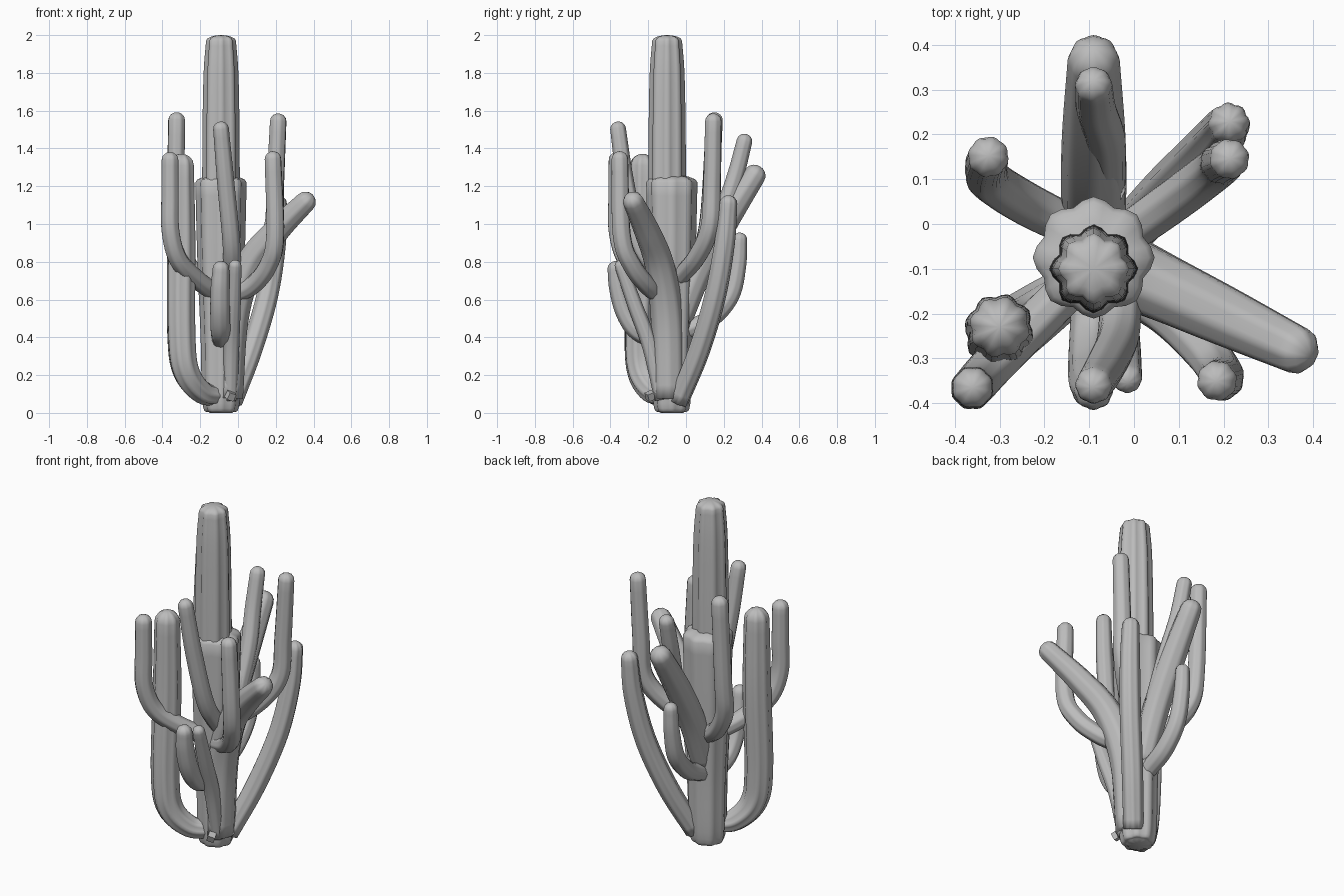
import bpy, bmesh, math
from mathutils import Vector

if "Cube" in bpy.data.objects:
    bpy.data.objects.remove(bpy.data.objects["Cube"])

mat = bpy.data.materials.new("plain_grey")
mat.diffuse_color = (0.5, 0.5, 0.5, 1)
mat.use_nodes = True
mat.node_tree.nodes["Principled BSDF"].inputs["Base Color"].default_value = mat.diffuse_color


def spline(pts, n=6):
    """Catmull-Rom curve through the points (x, y, z, radius)."""
    p = [Vector(q) for q in pts]
    p = [2 * p[0] - p[1]] + p + [2 * p[-1] - p[-2]]
    out = []
    for a, b, c, d in zip(p, p[1:], p[2:], p[3:]):
        for i in range(n):
            t = i / n
            out.append(0.5 * (2 * b + (c - a) * t + (2 * a - 5 * b + 4 * c - d) * t * t
                              + (3 * b - a - 3 * c + d) * t ** 3))
    return out + [p[-2]]


def stem(name, pts, groove=0.94, cap=0.9, ribs=8, grow=1.04):
    """Ribbed tube swept along a curve, with a rounded tip past the last point."""
    s = spline(pts)
    centres = [q.to_3d() for q in s]
    radii = [q[3] * grow for q in s]
    d = (centres[-1] - centres[-2]).normalized()
    end, r = centres[-1], radii[-1]
    for a in (25, 50, 72):
        centres.append(end + d * r * cap * math.sin(math.radians(a)))
        radii.append(r * math.cos(math.radians(a)))
    bm = bmesh.new()
    rings = []
    t0 = (centres[1] - centres[0]).normalized()
    u = Vector((1, 0, 0)) if abs(t0.y) > 0.8 else Vector((0, 1, 0))
    count = ribs * 4
    profile = [1, 1 - (1 - groove) * 0.4, groove, 1 - (1 - groove) * 0.4]
    for i, (c, q) in enumerate(zip(centres, radii)):
        t = (centres[min(i + 1, len(centres) - 1)] - centres[max(i - 1, 0)]).normalized()
        u = (u - t * u.dot(t)).normalized()
        v = t.cross(u)
        ring = []
        for k in range(count):
            a = 2 * math.pi * k / count
            ring.append(bm.verts.new(c + (u * math.cos(a) + v * math.sin(a)) * q * profile[k % 4]))
        rings.append(ring)
    for r0, r1 in zip(rings, rings[1:]):
        for k in range(count):
            m = (k + 1) % count
            bm.faces.new((r0[k], r0[m], r1[m], r1[k]))
    tip = bm.verts.new(end + d * r * cap)
    base = bm.verts.new(centres[0])
    for k in range(count):
        m = (k + 1) % count
        bm.faces.new((rings[-1][k], rings[-1][m], tip))
        bm.faces.new((rings[0][m], rings[0][k], base))
    for f in bm.faces:
        f.smooth = True
    me = bpy.data.meshes.new(name)
    bm.to_mesh(me)
    bm.free()
    me.materials.append(mat)
    ob = bpy.data.objects.new(name, me)
    bpy.context.collection.objects.link(ob)


# trunk: wide lower part and narrower upper part
stem("lower_trunk", [(-.09, -.075, 0, .06), (-.09, -.075, .05, .098), (-.09, -.075, .4, .108),
                     (-.09, -.075, .8, .125), (-.09, -.075, 1.22, .136)], .88, .3, grow=1)
stem("upper_trunk", [(-.09, -.1, 1.1, .1), (-.09, -.1, 1.5, .098),
                     (-.09, -.1, 1.8, .092), (-.09, -.1, 1.97, .079)], .84, .38, grow=1)

# arms growing from the base
stem("left_front_large_arm", [(-.09, -.11, .09, .045), (-.19, -.18, .11, .06), (-.275, -.24, .22, .07),
                              (-.3, -.25, .42, .074), (-.3, -.232, .9, .074), (-.3, -.23, 1.31, .066)], .88)
stem("right_back_large_arm", [(-.03, -.04, .06, .052), (.07, .07, .33, .055), (.155, .155, .62, .055),
                              (.2, .205, .9, .052), (.212, .225, 1.11, .045)], .9)
stem("right_front_large_arm", [(-.06, -.09, .08, .083), (-.03, -.1, .5, .083), (.06, -.14, .78, .075),
                               (.2, -.205, .96, .066), (.36, -.28, 1.12, .053)])
stem("front_low_thin_arm", [(-.04, -.13, .07, .035), (-.035, -.19, .35, .04),
                            (-.025, -.27, .57, .038), (-.015, -.345, .78, .032)])

# arms growing from the trunk
stem("back_large_arm", [(-.09, -.04, .48, .065), (-.09, .07, .76, .07),
                        (-.09, .2, 1.0, .068), (-.09, .365, 1.26, .056)])
stem("back_thin_arm", [(-.06, .08, .8, .04), (-.065, .19, 1.05, .044),
                       (-.085, .26, 1.25, .043), (-.09, .31, 1.44, .04)])
stem("back_low_arm", [(-.1, -.01, .43, .045), (-.1, .13, .5, .048), (-.1, .235, .62, .046),
                      (-.1, .275, .78, .042), (-.1, .285, .92, .037)])
stem("left_front_thin_arm", [(-.11, -.11, .63, .045), (-.21, -.21, .7, .047), (-.315, -.315, .81, .048),
                             (-.357, -.362, .96, .047), (-.36, -.365, 1.15, .046), (-.36, -.365, 1.34, .044)])
stem("left_back_thin_arm", [(-.13, -.01, .66, .045), (-.24, .045, .75, .048), (-.318, .095, .89, .048),
                            (-.33, .125, 1.08, .046), (-.325, .15, 1.55, .044)])
stem("right_back_thin_arm", [(-.04, -.04, .71, .045), (.1, .06, .83, .048), (.185, .125, .98, .048),
                             (.197, .138, 1.2, .046), (.213, .145, 1.545, .043)])
stem("right_front_thin_arm", [(-.05, -.13, .62, .045), (.07, -.2, .67, .047), (.16, -.285, .78, .048),
                              (.197, -.34, .94, .047), (.185, -.35, 1.345, .043)])
stem("front_thin_arm", [(-.03, -.13, .72, .045), (-.035, -.25, .9, .045),
                        (-.065, -.32, 1.22, .044), (-.09, -.36, 1.505, .04)])
stem("front_low_arm", [(-.09, -.13, .38, .045), (-.092, -.25, .43, .05), (-.095, -.32, .53, .05),
                       (-.095, -.357, .66, .048), (-.09, -.372, .765, .042)])

# small stubs at the foot of the trunk
for i, (x, y, z, s) in enumerate([(-.04, -.19, .09, .04), (-.15, -.17, .075, .03)]):
    bpy.ops.mesh.primitive_cube_add(size=s, location=(x, y, z), rotation=(.4, .3, .5))
    stub = bpy.context.object
    stub.name = f"root_stub_{i + 1}"
    stub.data.materials.append(mat)
